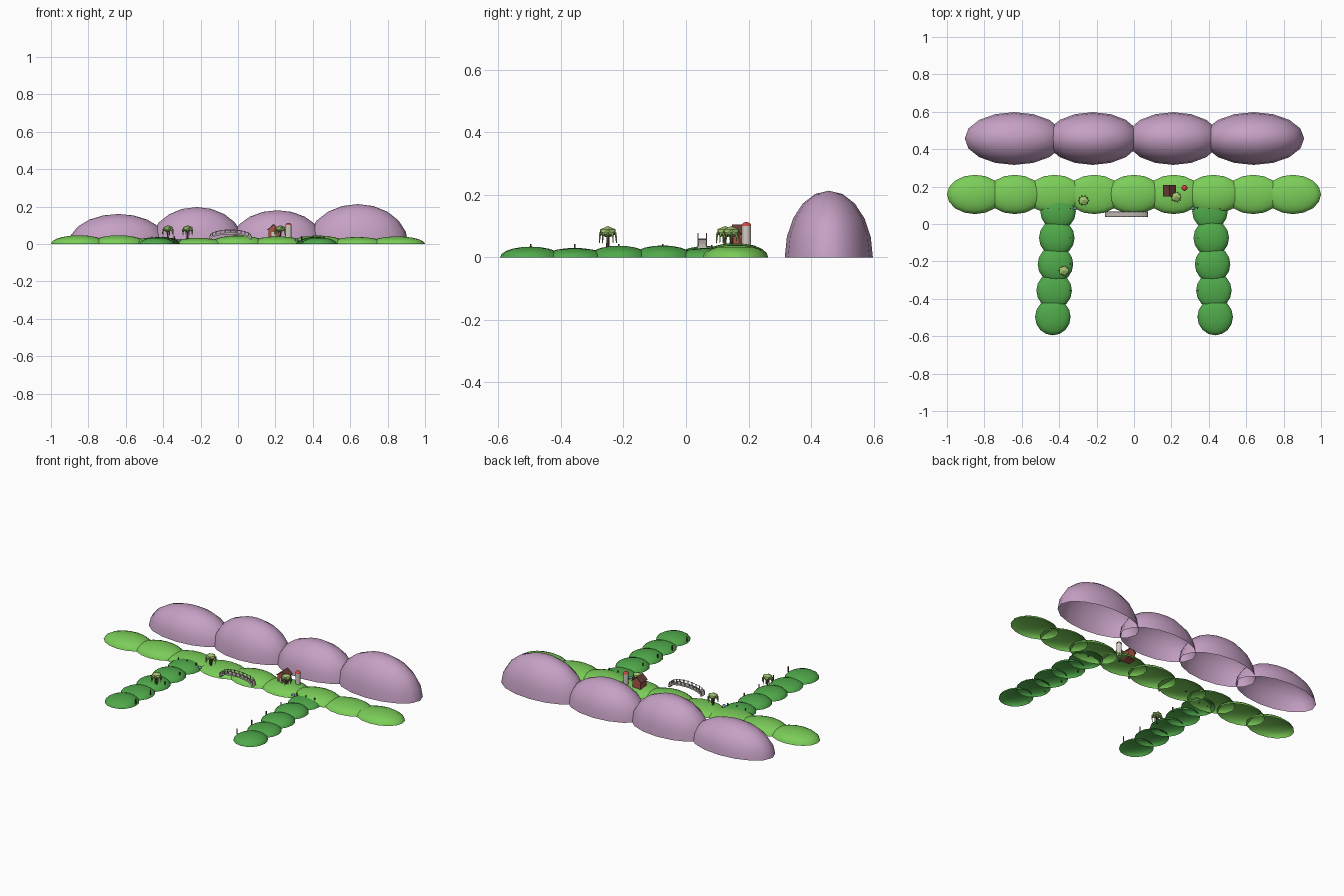
import bpy, bmesh, math
from mathutils import Matrix, Vector

if "Cube" in bpy.data.objects:
    bpy.data.objects.remove(bpy.data.objects["Cube"])


def mat(name, r, g, b):
    m = bpy.data.materials.new(name)
    m.diffuse_color = (r, g, b, 1)
    m.use_nodes = True
    m.node_tree.nodes["Principled BSDF"].inputs["Base Color"].default_value = m.diffuse_color
    return m


PURPLE = mat("far_purple", 0.56, 0.35, 0.55)
LIGHT = mat("light_grass", 0.20, 0.62, 0.10)
DARK = mat("dark_grass", 0.08, 0.40, 0.07)
LEAF = mat("leaf", 0.36, 0.55, 0.16)
BARK = mat("bark", 0.12, 0.07, 0.04)
STONE = mat("stone", 0.50, 0.46, 0.42)
BRICK = mat("brick", 0.40, 0.09, 0.06)
ROOF = mat("roof", 0.14, 0.05, 0.04)
PALE = mat("pale", 0.65, 0.60, 0.55)
RED = mat("red", 0.65, 0.06, 0.05)
BLUE = mat("blue_grey", 0.22, 0.28, 0.48)


def finish(name, bm, material, smooth=False):
    me = bpy.data.meshes.new(name)
    bm.to_mesh(me)
    bm.free()
    me.materials.append(material)
    for p in me.polygons:
        p.use_smooth = smooth
    ob = bpy.data.objects.new(name, me)
    bpy.context.collection.objects.link(ob)
    return ob


def dome(name, c, r, material, seg=16, rings=10):
    """Open-bottomed half ellipsoid sitting on c."""
    bm = bmesh.new()
    bmesh.ops.create_uvsphere(bm, u_segments=seg, v_segments=rings, radius=1)
    low = [v for v in bm.verts if v.co.z < -0.01]
    bmesh.ops.delete(bm, geom=low, context='VERTS')
    bmesh.ops.scale(bm, vec=r, verts=bm.verts)
    bmesh.ops.translate(bm, vec=c, verts=bm.verts)
    return finish(name, bm, material, True)


def add_box(bm, c, s, rot=0):
    m = Matrix.Translation(c) @ Matrix.Rotation(rot, 4, 'Y') @ Matrix.Diagonal((*s, 1))
    bmesh.ops.create_cube(bm, size=1, matrix=m)


def add_rod(bm, a, b, r1, r2, seg=6):
    a, b = Vector(a), Vector(b)
    d = b - a
    m = Matrix.Translation((a + b) / 2) @ d.to_track_quat('Z', 'Y').to_matrix().to_4x4()
    bmesh.ops.create_cone(bm, cap_ends=True, segments=seg, radius1=r1, radius2=r2,
                          depth=d.length, matrix=m)


# Distant purple hills
for x, rx, h in [(-0.64, 0.265, 0.16), (-0.22, 0.25, 0.197), (0.21, 0.25, 0.18), (0.64, 0.27, 0.213)]:
    dome("far_hill", (x, 0.457, 0), (rx, 0.141, h), PURPLE)

# Row of middle hills
for i, h in enumerate([0.046, 0.046, 0.036, 0.032, 0.045, 0.04, 0.045, 0.037, 0.04]):
    dome("middle_hill", (-0.85 + 0.2125 * i, 0.158, 0), (0.15, 0.105, h), LIGHT)

# Two columns of near hills with a post on each
HS = [0.034, 0.03, 0.037, 0.038, 0.036]
for side in (-1, 1):
    for i, h in enumerate(HS):
        x = side * (0.434 - 0.007 * i)
        y = -0.497 + 0.141 * i
        h -= 0.006 if side > 0 and i == 4 else 0
        dome("near_hill", (x, y, 0), (0.095, 0.098, h), DARK)
        if i < 4:
            bm = bmesh.new()
            add_box(bm, (side * 0.342, y, 0.026), (0.005, 0.005, 0.032))
            finish("hill_post", bm, BARK)

# Short fence and pond stone where each column meets the row
for side in (-1, 1):
    bm = bmesh.new()
    for k in range(3):
        add_box(bm, (side * (0.34 + 0.06 * k), 0.083, 0.03), (0.005, 0.005, 0.02))
    finish("fence_posts", bm, BARK)
    dome("pond_stone", (side * 0.315, 0.083, 0.015), (0.012, 0.008, 0.012), BLUE, 8, 6)


# Willow trees: trunk, low canopy, hanging strands
def willow(x, y, z):
    bm = bmesh.new()
    add_rod(bm, (x, y, z - 0.012), (x, y, z + 0.04), 0.006, 0.004)
    finish("willow_trunk", bm, BARK)
    bm = bmesh.new()
    m = Matrix.Translation((x, y, z + 0.044)) @ Matrix.Diagonal((0.031, 0.029, 0.019, 1))
    bmesh.ops.create_icosphere(bm, subdivisions=1, radius=1, matrix=m)
    finish("willow_canopy", bm, LEAF)
    bm = bmesh.new()
    for k in range(10):
        a = k * math.tau / 10
        c, s = math.cos(a), math.sin(a)
        add_rod(bm, (x + 0.026 * c, y + 0.026 * s, z + 0.042),
                (x + 0.029 * c, y + 0.029 * s, z + 0.008 + 0.006 * (k % 2)), 0.0035, 0.0015, 4)
    finish("willow_strands", bm, LEAF)


willow(-0.27, 0.125, 0.037)
willow(-0.375, -0.25, 0.037)
willow(0.225, 0.145, 0.037)

# Barn walls with gable, ridge running front to back
bm = bmesh.new()
prof = [(-0.027, 0.03), (0.027, 0.03), (0.027, 0.076), (0, 0.1), (-0.027, 0.076)]
f = bm.faces.new([bm.verts.new((0.19 + px, 0.15, pz)) for px, pz in prof])
e = bmesh.ops.extrude_face_region(bm, geom=[f])
bmesh.ops.translate(bm, vec=(0, 0.055, 0),
                    verts=[v for v in e["geom"] if isinstance(v, bmesh.types.BMVert)])
bmesh.ops.recalc_face_normals(bm, faces=bm.faces)
finish("barn_walls", bm, BRICK)
bm = bmesh.new()
for s in (-1, 1):
    add_box(bm, (0.19 + s * 0.0165, 0.1775, 0.089), (0.045, 0.062, 0.004), s * 0.727)
finish("barn_roof", bm, ROOF)
bm = bmesh.new()
add_box(bm, (0.19, 0.149, 0.048), (0.022, 0.003, 0.032))
finish("barn_door", bm, PALE)

# Silo with red cap
bm = bmesh.new()
add_rod(bm, (0.27, 0.193, 0.02), (0.27, 0.193, 0.1), 0.015, 0.015, 12)
finish("silo", bm, PALE)
dome("silo_cap", (0.27, 0.193, 0.1), (0.016, 0.016, 0.013), RED, 12, 6)

# Arched stone bridge: deck, posts and handrails
N, CX, CY = 12, -0.04, 0.052


def arch(t, lift=0.0):
    a = math.pi * (1 - t)
    return Vector((CX + 0.11 * math.cos(a), CY, 0.023 + 0.033 * math.sin(a) + lift))


deck, rail = bmesh.new(), bmesh.new()
for i in range(N):
    p, q = arch(i / N), arch((i + 1) / N)
    d = q - p
    add_box(deck, (p + q) / 2, (d.length + 0.003, 0.03, 0.009), -math.atan2(d.z, d.x))
    for s in (-0.0135, 0.0135):
        off = Vector((0, s, 0.019))
        add_rod(rail, p + off, q + off, 0.0018, 0.0018, 4)
for i in range(N + 1):
    for s in (-0.0135, 0.0135):
        add_box(rail, arch(i / N, 0.011) + Vector((0, s, 0)), (0.005, 0.004, 0.022))
finish("bridge_deck", deck, STONE)
finish("bridge_rails", rail, STONE)
